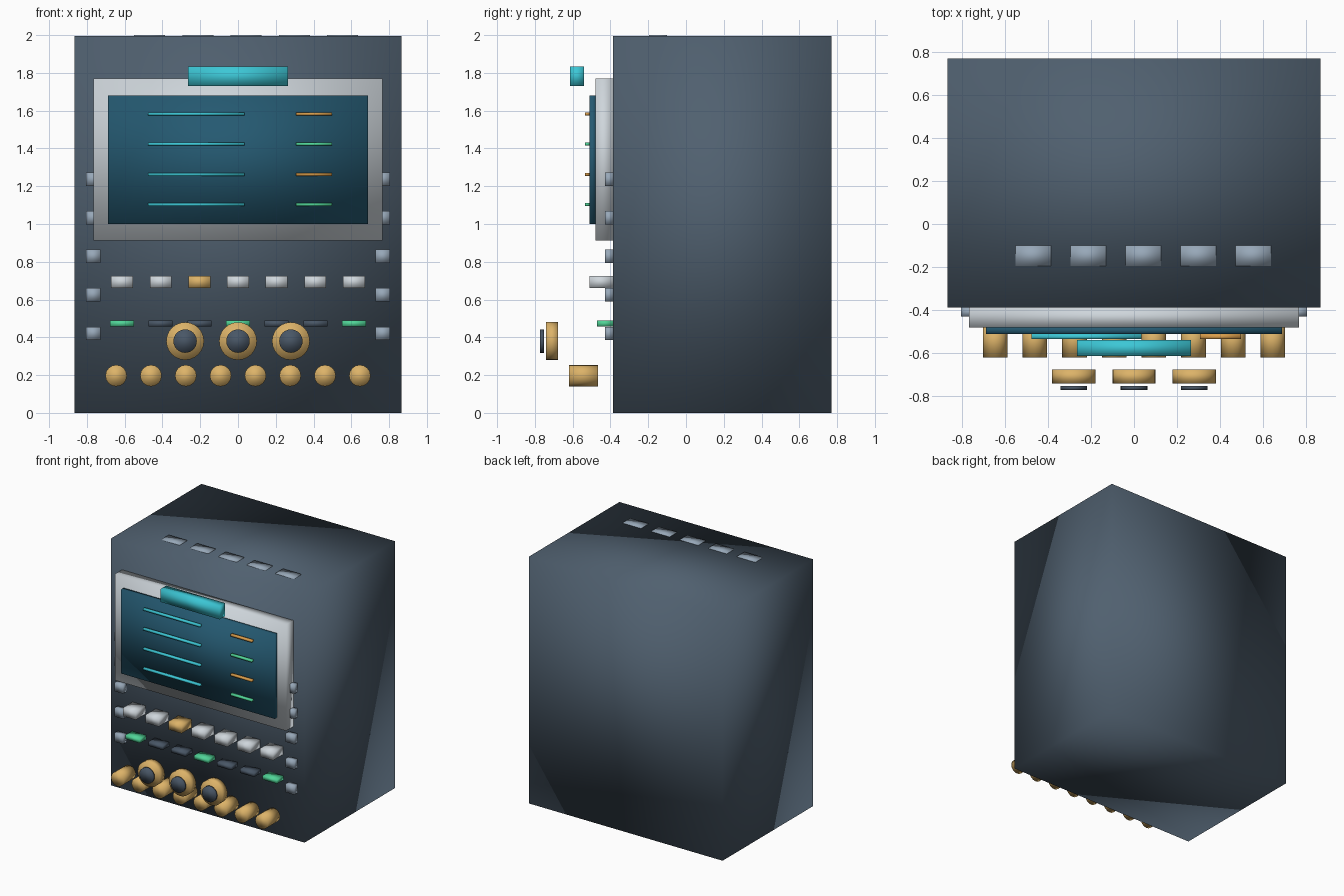
import bpy
from math import pi

cube = bpy.data.objects.get("Cube")
if cube:
    bpy.data.objects.remove(cube, do_unlink=True)


def material(name, r, g, b):
    m = bpy.data.materials.new(name)
    m.use_nodes = True
    m.diffuse_color = (r, g, b, 1)
    m.node_tree.nodes["Principled BSDF"].inputs["Base Color"].default_value = (r, g, b, 1)
    return m


slate = material("slate", .08, .117, .16)
silver = material("silver", .62, .67, .71)
steel = material("steel", .31, .39, .48)
teal = material("deep_teal", .018, .10, .165)
cyan = material("cyan", .045, .57, .67)
gold = material("gold", .72, .45, .14)
amber = material("amber", .70, .34, .07)
green = material("green", .08, .66, .31)
charcoal = material("charcoal", .066, .094, .133)


def finish(name, mat):
    ob = bpy.context.object
    ob.name = ob.data.name = name
    ob.data.materials.append(mat)
    bpy.ops.object.transform_apply(location=False, rotation=True, scale=True)
    bpy.ops.object.shade_smooth()
    return ob


def box(name, mat, x, z, width, height, front, back):
    """Block centred on x, z that spans front..back in y."""
    bpy.ops.mesh.primitive_cube_add(size=1, location=(x, (front + back) / 2, z))
    bpy.context.object.scale = (width, back - front, height)
    return finish(name, mat)


def dial(name, mat, x, z, radius, front, back, sides):
    """Cylinder whose axis points to the front."""
    bpy.ops.mesh.primitive_cylinder_add(vertices=sides, radius=radius, depth=back - front,
                                        location=(x, (front + back) / 2, z),
                                        rotation=(pi / 2, 0, 0))
    return finish(name, mat)


FACE = -.387  # front of the cabinet

# Cabinet and top vents
box("cabinet", slate, 0, .9975, 1.733, 1.995, FACE, .77)
for i in range(5):
    box(f"top_vent_{i + 1}", steel, .043 + (i - 2) * .2555, 1.994, .163, .012, -.195, -.1)

# Screen with its frame and the handle bar above it
box("screen_frame", silver, 0, 1.341, 1.532, .858, -.48, FACE)
box("screen", teal, 0, 1.34, 1.374, .68, -.512, -.478)
box("handle_bar", cyan, 0, 1.782, .528, .104, -.613, -.54)

# Display lines
for i in range(4):
    z = 1.583 - i * .16
    box(f"long_line_{i + 1}", cyan, -.221, z, .51, .016, -.535, -.512)
    box(f"short_line_{i + 1}", (amber, green)[i % 2], .402, z, .19, .016, -.535, -.512)

# Clips down both sides
for side, sign in (("left", 1), ("right", -1)):
    for i in range(5):
        box(f"{side}_clip_{i + 1}", steel, sign * .766, 1.237 - i * .204, .076, .07, -.43, FACE)

# Push buttons and the indicator lamps below them
for i in range(7):
    x = (i - 3) * .2045
    box(f"button_{i + 1}", gold if i == 2 else silver, x, .693, .116, .066, -.512, FACE)
    box(f"lamp_{i + 1}", green if i % 3 == 0 else charcoal, x, .473, .127, .033, -.47, FACE)

# Large knobs with dark caps
for i in range(3):
    x = (i - 1) * .28
    dial(f"large_knob_{i + 1}", gold, x, .38, .1, -.74, -.677, 24)
    dial(f"knob_cap_{i + 1}", charcoal, x, .38, .062, -.772, -.752, 24)

# Row of small knobs
for i in range(8):
    dial(f"small_knob_{i + 1}", gold, (i - 3.5) * .1843, .197, .057, -.62, -.465, 16)
